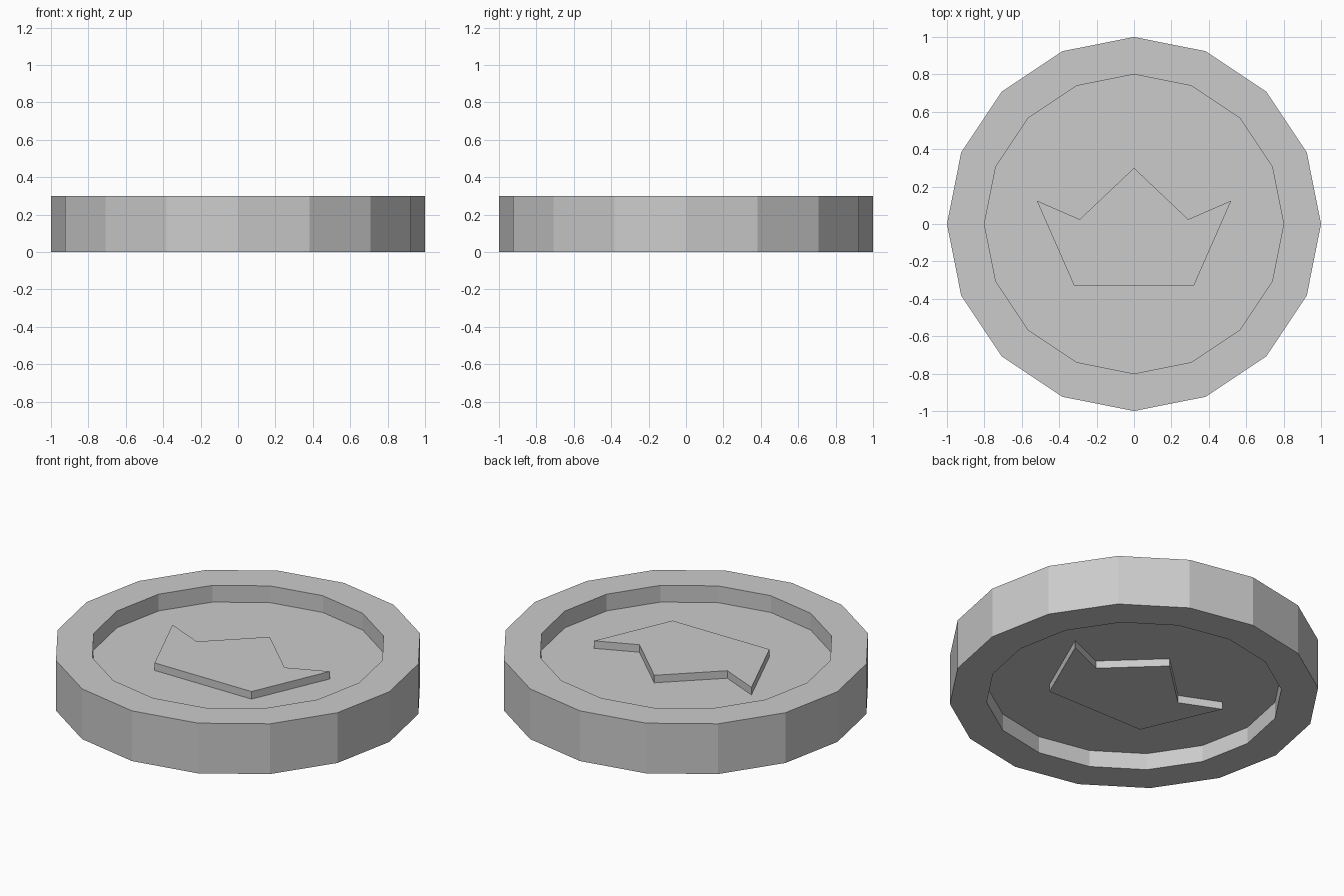
import bpy, bmesh
from math import cos, sin, tau

if "Cube" in bpy.data.objects:
    bpy.data.objects.remove(bpy.data.objects["Cube"])

SIDES = 16
HEIGHT = 0.3
RECESS = 0.1    # depth of the dished face on each side
RELIEF = 0.045  # emblem height above the dished face


def finish(bm, name):
    bmesh.ops.recalc_face_normals(bm, faces=bm.faces)
    mesh = bpy.data.meshes.new(name)
    bm.to_mesh(mesh)
    bm.free()
    obj = bpy.data.objects.new(name, mesh)
    bpy.context.collection.objects.link(obj)
    return obj


def loft(name, loops):
    """Skin successive loops of points and cap both ends."""
    bm = bmesh.new()
    rings = [[bm.verts.new(p) for p in loop] for loop in loops]
    for a, b in zip(rings, rings[1:]):
        for i in range(len(a)):
            j = (i + 1) % len(a)
            bm.faces.new((a[i], a[j], b[j], b[i]))
    bm.faces.new(rings[0][::-1])
    bm.faces.new(rings[-1])
    return finish(bm, name)


def ring(radius, z):
    return [(radius * cos(tau * i / SIDES), radius * sin(tau * i / SIDES), z)
            for i in range(SIDES)]


# Coin body: raised rim with a recess on both faces
profile = [(0.8, RECESS), (0.8, 0), (1, 0),
           (1, HEIGHT), (0.8, HEIGHT), (0.8, HEIGHT - RECESS)]
loft("coin_body", [ring(r, z) for r, z in profile])

# Crown emblem: one prism passing through, standing proud on both faces
half = [(0.32, -0.33), (0.52, 0.125), (0.29, 0.025)]
crown = half + [(0, 0.3)] + [(-x, y) for x, y in reversed(half)]
low = RECESS - RELIEF
loft("crown_emblem", [[(x, y, z) for x, y in crown] for z in (low, HEIGHT - low)])
